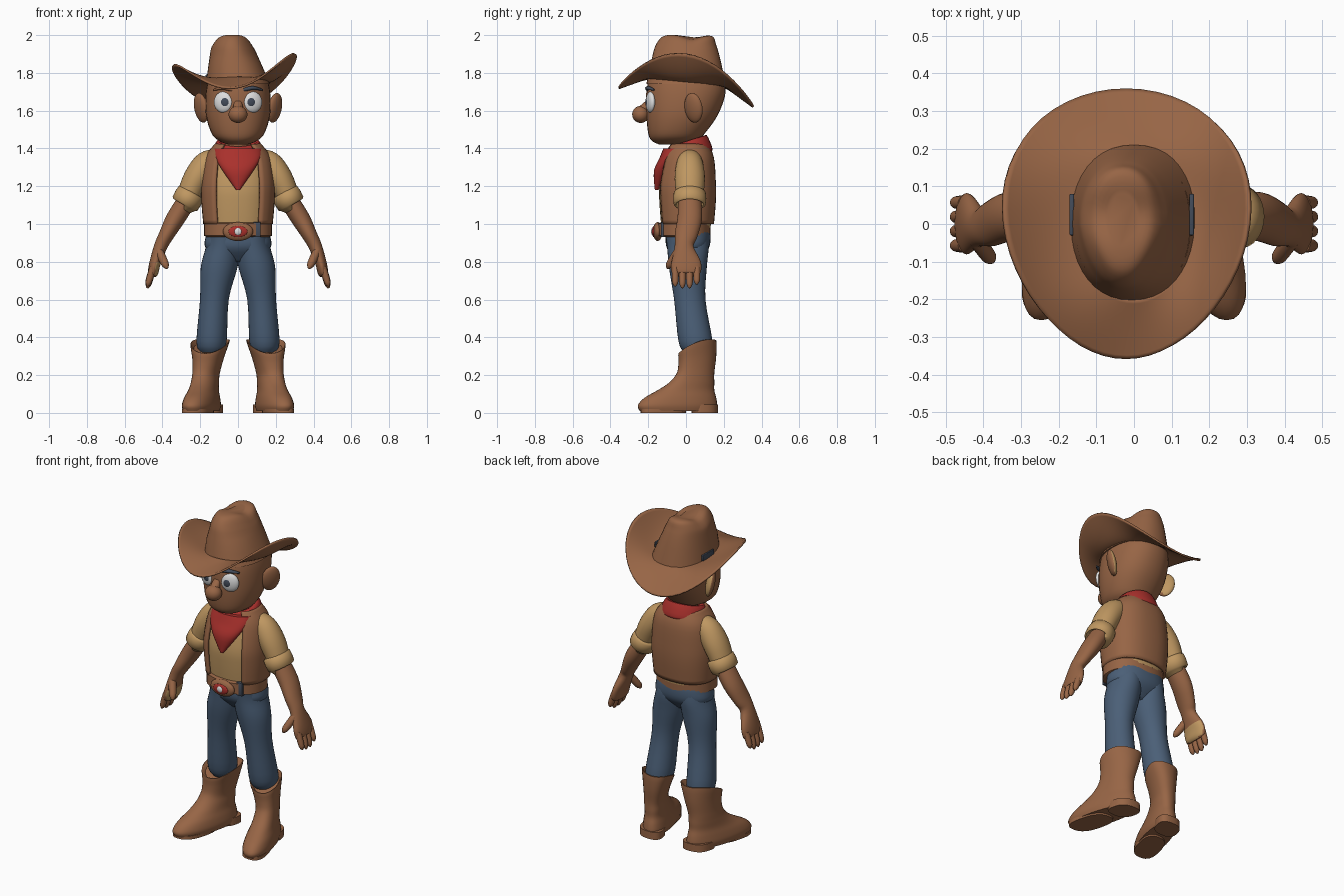
import bpy, bmesh, math
from mathutils import Vector, Matrix

old = bpy.data.objects.get("Cube")
if old:
    bpy.data.objects.remove(old, do_unlink=True)


def material(name, red, green, blue):
    colour = (red, green, blue, 1)
    m = bpy.data.materials.new(name)
    m.use_nodes = True
    m.diffuse_color = colour
    node = next(n for n in m.node_tree.nodes if n.type == "BSDF_PRINCIPLED")
    node.inputs["Base Color"].default_value = colour
    node.inputs["Roughness"].default_value = .8
    return m


BROWN = material("leather_brown", .31, .13, .06)
TAN = material("shirt_tan", .52, .31, .12)
RED = material("scarf_red", .4, .03, .025)
DENIM = material("denim_blue", .07, .115, .185)
WHITE = material("eye_white", .72, .72, .72)
SLATE = material("dark_slate", .055, .07, .1)


def clamp(value):
    return max(0, min(1, value))


def finish(name, bm, materials, rule=None):
    bm.normal_update()
    bmesh.ops.recalc_face_normals(bm, faces=bm.faces)
    bm.normal_update()
    for face in bm.faces:
        face.smooth = True
        if rule:
            face.material_index = int(rule(face.calc_center_median(), face.normal))
    mesh = bpy.data.meshes.new(name)
    bm.to_mesh(mesh)
    bm.free()
    for m in materials:
        mesh.materials.append(m)
    ob = bpy.data.objects.new(name, mesh)
    bpy.context.collection.objects.link(ob)
    bpy.ops.object.select_all(action="DESELECT")
    bpy.context.view_layer.objects.active = ob
    ob.select_set(True)
    bpy.ops.object.shade_smooth_by_angle(angle=math.radians(50))
    return ob


def spline(rows, steps):
    """Smooth the list of rings with a Catmull-Rom spline."""
    out = []
    last = len(rows) - 1
    for i in range(last):
        before, start, end, after = (rows[max(0, min(last, i + k))] for k in (-1, 0, 1, 2))
        for step in range(steps):
            t = step / steps
            slope_in, slope_out = (end - before) / 2, (after - start) / 2
            blend = t * t * (3 - 2 * t)
            out.append(start + (end - start) * blend
                       + slope_in * (t * (1 - t) ** 2) - slope_out * (t * t * (1 - t)))
    return out + [rows[last]]


def loft(name, rows, materials, n=32, power=2, steps=4, along=False, gap=0, cap=True,
         warp=None, side=1, rule=None):
    """Skin rings ([x], y, z, radius, radius); level, or square to the path."""
    rows = spline([Vector(row if len(row) == 5 else (0, *row)) for row in rows], steps)
    bm = bmesh.new()
    rings = []
    count = n + 1 if gap else n
    for i, row in enumerate(rows):
        u, v = Vector((1, 0, 0)), Vector((0, 1, 0))
        if along:
            ahead, behind = rows[min(i + 1, len(rows) - 1)], rows[max(i - 1, 0)]
            tangent = Vector(ahead[:3]) - Vector(behind[:3])
            u = v.cross(tangent).normalized()
            v = tangent.cross(u).normalized()
        ring = []
        for k in range(count):
            angle = gap - math.pi / 2 + k * 2 * (math.pi - gap) / n
            c, s = (math.copysign(abs(w) ** (2 / power), w) for w in (math.cos(angle), math.sin(angle)))
            point = Vector(row[:3]) + u * (row[3] * c) + v * (row[4] * s)
            if warp:
                point = Vector(warp(*point, c, s))
            point.x *= side
            ring.append(bm.verts.new(point))
        rings.append(ring)
    for lower, upper in zip(rings, rings[1:]):
        for k in range(n):
            j = (k + 1) % count
            bm.faces.new((lower[k], lower[j], upper[j], upper[k]))
    if cap and not gap:
        bm.faces.new(rings[0])
        bm.faces.new(rings[-1])
    return finish(name, bm, materials, rule)


def ball(name, place, size, materials, turn=0, tilt=0, side=1, rule=None):
    bm = bmesh.new()
    bmesh.ops.create_uvsphere(bm, u_segments=24, v_segments=14, radius=1)
    pose = Matrix.Rotation(turn, 4, "Z") @ Matrix.Rotation(tilt, 4, "Y") @ Matrix.Diagonal((*size, 1))
    bm.transform(Matrix.Scale(side, 4, (1, 0, 0)) @ Matrix.Translation(place) @ pose)
    return finish(name, bm, materials, rule)


def block(name, place, size, mat):
    bm = bmesh.new()
    bmesh.ops.create_cube(bm, size=1)
    bm.transform(Matrix.Translation(place) @ Matrix.Diagonal((*size, 1)))
    bmesh.ops.bevel(bm, geom=bm.edges[:], offset=.003, segments=2, affect="EDGES", profile=.5)
    return finish(name, bm, [mat])


def finger(name, base, tip, radius, side):
    """Straight digit with a rounded tip."""
    rows = []
    for t in (0, .5, .8, .95, 1):
        r = radius * (1 - .8 * t ** 8)
        rows.append((*Vector(base).lerp(Vector(tip), t), r, r))
    loft(name, rows, [BROWN], n=12, along=True, side=side)


def solidify(ob, thickness):
    m = ob.modifiers.new("thickness", "SOLIDIFY")
    m.thickness, m.offset = thickness, 0


# Rounded hem of a band: position along it, and growth of its radius
HEM = ((0, 0), (.1, .02), (.9, .02), (1, 0))

# Trousers and belt
loft("trouser_seat", [(.01, .8, .07, .05), (.01, .87, .17, .11), (.01, .94, .17, .12), (0, .99, .16, .12)],
     [DENIM], power=2.3)
loft("belt", [(-.01, .93 + .08 * t, .16 + grow, .12 + grow) for t, grow in HEM], [BROWN], steps=1, power=2.2)
ball("buckle_plate", (0, -.15, .96), (.08, .025, .05), [BROWN])
ball("buckle_inlay", (0, -.17, .96), (.05, .01, .03), [RED])
ball("buckle_stud", (0, -.175, .96), (.02, .01, .02), [WHITE])
block("belt_loop", (.1, -.12, .97), (.04, .025, .08), SLATE)

# Shirt body, with the open vest as a shell around it
shirt = [(0, .98, .16, .13), (0, 1.1, .17, .14), (0, 1.2, .17, .14), (.01, 1.33, .15, .12), (.01, 1.4, .1, .09)]
loft("shirt_body", shirt, [TAN], power=2.3)
solidify(loft("vest", [(y, z + .02, a + .016, b + .01) for y, z, a, b in shirt], [BROWN], power=2.4, gap=.6), .016)
loft("neck", [(.01, 1.38, .07, .07), (0, 1.48, .07, .07)], [BROWN])

# Neck scarf, higher at the back
loft("scarf_collar", [(.01, 1.35, .12, .12), (.01, 1.37, .14, .13), (.01, 1.44, .11, .1), (.01, 1.42, .08, .08)],
     [RED], warp=lambda x, y, z, c, s: (x, y, z + .03 * s))
loft("scarf_point", [(-.155, 1.18, .01, .01), (-.13, 1.28, .08, .04), (-.09, 1.35, .12, .05), (-.04, 1.4, .13, .08)],
     [RED])

# Head and face
loft("head", [(-.07, 1.42, .05, .07), (-.06, 1.44, .1, .12), (-.05, 1.48, .14, .15), (-.02, 1.58, .17, .19),
              (0, 1.7, .17, .21), (0, 1.79, .15, .19)], [BROWN], power=2.2)
ball("nose_tip", (0, -.24, 1.58), (.05, .045, .045), [BROWN])
loft("nose_bridge", [(-.2, 1.65, .02, .01), (-.23, 1.6, .03, .03)], [BROWN], n=16, along=True)


def ear_rim(place, normal):
    return normal.y > .4 and normal.x * place.x < .1 and normal.z < .6


for side, word in ((1, "left_"), (-1, "right_")):
    ball(word + "eye", (.078, -.188, 1.645), (.052, .022, .056), [WHITE], turn=.3, side=side)
    ball(word + "pupil", (.07, -.205, 1.645), (.024, .01, .026), [SLATE], turn=.2, side=side)
    loft(word + "eyebrow", [(.03, -.2, 1.71, .01, .01), (.08, -.2, 1.72, .01, .015), (.13, -.17, 1.71, .005, .005)],
         [SLATE if side > 0 else BROWN], n=12, along=True, side=side)
    ball(word + "ear", (.195, .04, 1.615), (.025, .055, .08), [BROWN, TAN], turn=-.6, tilt=.2, side=side,
         rule=ear_rim)


# Hat: upswept brim, leaning pinched crown, band tabs
def brim_shape(x, y, t, c, s):
    inner = 1.755 - .02 * s
    edge = 1.67 - .05 * s + .2 * c * c + .03 * c
    return x + .045 * t * s * c, y, inner + (edge - inner) * t ** (1 + .7 * c * c)


def crown_shape(x, y, z, c, s):
    pinch = clamp((z - 1.85) * 8) * clamp(-y * 7)
    dent = math.exp(-((y - .03) / .06) ** 2)
    lean = .03 * clamp((z - 1.74) * 5)
    return x * (1 - pinch / 4) - lean, y, z + clamp((z - 1.9) * 14) * (.014 - .024 * dent)


solidify(loft("hat_brim", [(-.02 * t, 0, t, .155 + .17 * t, .2 + .157 * t) for t in (0, .25, .5, .75, 1)],
              [BROWN], n=56, steps=3, cap=False, warp=brim_shape), .01)
loft("hat_crown", [(0, 1.74, .17, .21), (0, 1.88, .13, .18), (0, 1.94, .11, .16), (.01, 1.98, .08, .13),
                   (.01, 1.99, .04, .07)], [BROWN], n=40, power=2.2, warp=crown_shape)
for x in (-.165, .153):
    block("hat_band_tab", (x, .025, 1.775), (.012, .11, .035), SLATE)


# Boot shaft flares up at the sides and back; foot angles outwards
def boot_shape(x, y, z, c, s):
    rise = max(0, (z - .2) / .15)
    return x + .17 - .02 * rise - (y - .05) / 4, y, z + rise * (.035 * s + .025 * c * c)


def palm_patch(place, normal):
    return place.x < 0 and place.z < .81 and normal.x > .6


for side, word in ((1, "left_"), (-1, "right_")):
    # Legs
    loft(word + "trouser_leg", [(.14, .06, .32, .06, .07), (.14, .05, .38, .08, .09), (.125, .02, .6, .076, .083),
                                (.1, .01, .77, .097, .1), (.08, .01, .88, .09, .11), (.08, 0, .96, .08, .11)],
         [DENIM], side=side)
    loft(word + "boot", [(-.045, .01, .08, .2), (-.045, .04, .086, .21), (-.03, .08, .08, .19), (0, .12, .07, .15),
                         (.03, .16, .067, .12), (.05, .21, .067, .1), (.06, .28, .08, .1), (.06, .35, .1, .1),
                         (.06, .33, .08, .08)], [BROWN], power=2.2, warp=boot_shape, side=side)
    for part, y, length, top in (("sole", -.12, .12, .02), ("heel", .1, .07, .045)):
        loft(word + "boot_" + part, [(y, z, .075, length) for z in (0, top)], [BROWN],
             steps=1, power=2.6, warp=boot_shape, side=side)

    # Arms
    loft(word + "sleeve", [(.1, .02, 1.36, .04, .05), (.16, .02, 1.32, .07, .07), (.22, .02, 1.24, .07, .08),
                           (.27, .02, 1.13, .06, .07)], [TAN], along=True, side=side)
    loft(word + "cuff", [(.245 + .04 * t, .02, 1.17 - .07 * t, .055 + grow, .065 + grow) for t, grow in HEM],
         [TAN], along=True, steps=2, side=side)
    loft(word + "forearm_and_palm", [(.26, .02, 1.14, .05, .06), (.33, .02, 1.03, .05, .065), (.38, 0, .94, .04, .06),
                                     (.41, -.01, .88, .035, .05), (.44, 0, .79, .03, .08), (.45, 0, .74, .027, .075),
                                     (.455, 0, .73, .015, .06)],
         [BROWN, TAN], along=True, side=side, rule=palm_patch)
    for i, drop in enumerate((.01, 0, 0, .02)):
        y = .038 * (i - 1.5)
        finger(f"{word}finger_{i}", (.45, y, .77), (.48, y, .66 + drop), .018, side)
    finger(word + "thumb", (.42, -.04, .86), (.375, -.1, .765), .022, side)
